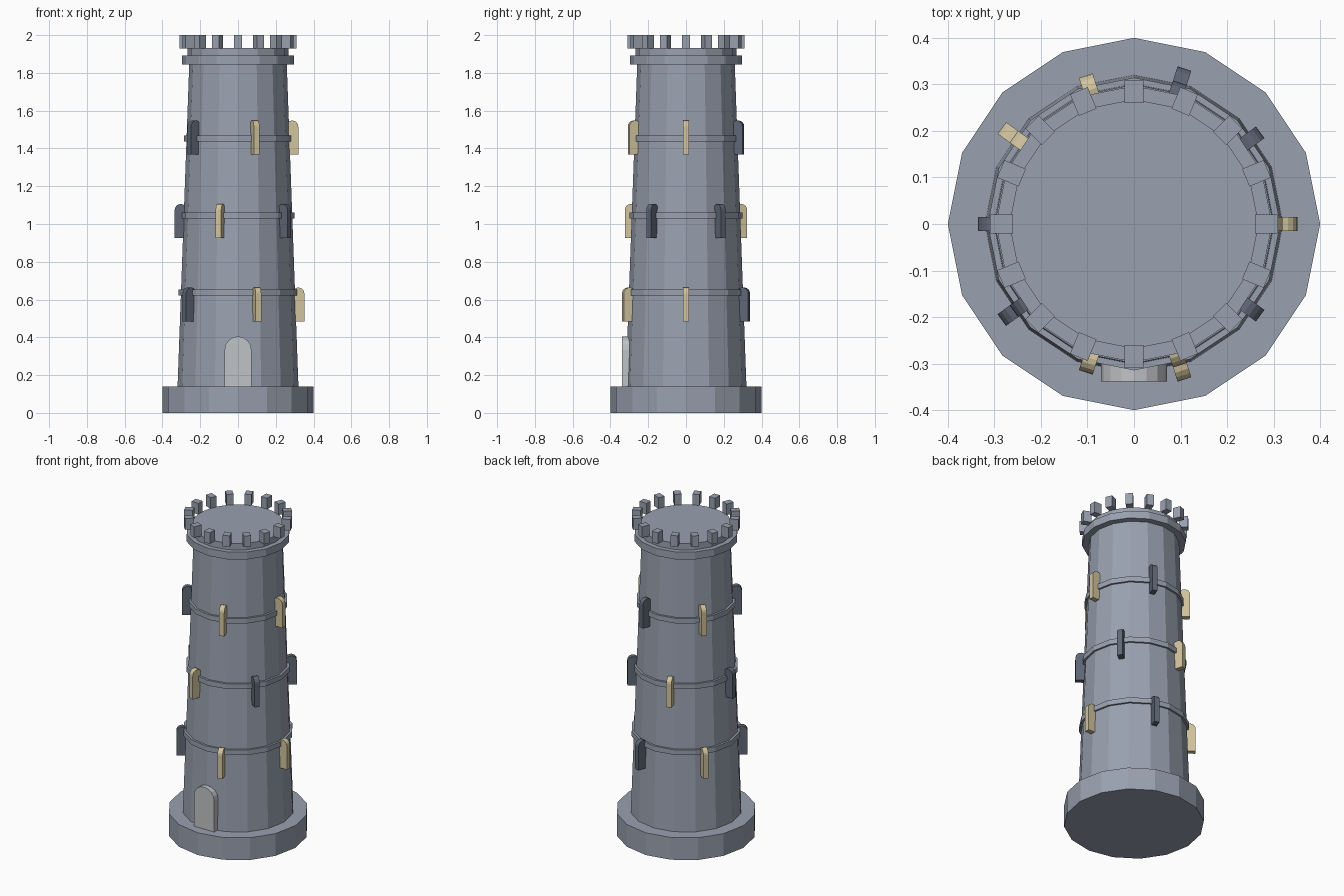
import bpy, bmesh, math
from mathutils import Matrix

if "Cube" in bpy.data.objects:
    bpy.data.objects.remove(bpy.data.objects["Cube"])

SIDES = 16


def material(name, color):
    m = bpy.data.materials.new(name)
    m.diffuse_color = (*color, 1)
    m.use_nodes = True
    m.node_tree.nodes["Principled BSDF"].inputs["Base Color"].default_value = m.diffuse_color
    return m


stone = material("grey_stone", (0.32, 0.355, 0.43))
lit = material("warm_window", (0.64, 0.55, 0.34))
dark = material("dark_window", (0.115, 0.135, 0.18))
door_grey = material("pale_door", (0.53, 0.55, 0.57))


def finish(bm, name, mat):
    bmesh.ops.recalc_face_normals(bm, faces=bm.faces)
    mesh = bpy.data.meshes.new(name)
    bm.to_mesh(mesh)
    bm.free()
    mesh.materials.append(mat)
    obj = bpy.data.objects.new(name, mesh)
    bpy.context.collection.objects.link(obj)
    return obj


def drum(name, r0, r1, z0, z1):
    """Sixteen-sided closed drum with a corner on the x axis."""
    bm = bmesh.new()
    rings = []
    for r, z in ((r0, z0), (r1, z1)):
        rings.append([bm.verts.new((r * math.cos(math.tau * i / SIDES),
                                    r * math.sin(math.tau * i / SIDES), z))
                      for i in range(SIDES)])
    for ring in rings:
        bm.faces.new(ring)
    for i in range(SIDES):
        j = (i + 1) % SIDES
        bm.faces.new((rings[0][i], rings[0][j], rings[1][j], rings[1][i]))
    return finish(bm, name, stone)


def arch(name, width, height, depth, mat, matrix, segments=8):
    """Round-topped slab in the local xz plane, standing on its origin."""
    bm = bmesh.new()
    r = width / 2
    outline = [(-r, 0), (r, 0)]
    for i in range(segments + 1):
        a = math.pi * i / segments
        outline.append((r * math.cos(a), height - r + r * math.sin(a)))
    face = bm.faces.new([bm.verts.new((x, -depth / 2, z)) for x, z in outline])
    ext = bmesh.ops.extrude_face_region(bm, geom=[face])
    moved = [g for g in ext["geom"] if isinstance(g, bmesh.types.BMVert)]
    bmesh.ops.translate(bm, verts=moved, vec=(0, depth, 0))
    bm.transform(matrix)
    return finish(bm, name, mat)


def shaft_radius(z):
    return 0.32 - 0.062 * (z - 0.14) / 1.71


# Plinth, tapered shaft, cornice and roof platform
drum("plinth", 0.4, 0.4, 0, 0.14)
drum("shaft", shaft_radius(0.14), shaft_radius(1.86), 0.14, 1.86)
drum("cornice", 0.297, 0.297, 1.845, 1.892)
drum("roof_platform", 0.268, 0.268, 1.89, 1.932)

# String courses around the shaft
for i, z in enumerate((0.637, 1.045, 1.452)):
    r = shaft_radius(z) + 0.0125
    drum(f"band_{i + 1}", r, r, z - 0.016, z + 0.016)

# Battlements
bm = bmesh.new()
for i in range(SIDES):
    place = (Matrix.Rotation(math.tau * i / SIDES, 4, 'Z')
             @ Matrix.Translation((0.285, 0, 1.965))
             @ Matrix.Diagonal((0.05, 0.041, 0.07, 1)))
    bmesh.ops.create_cube(bm, size=1, matrix=place)
finish(bm, "battlements", stone)

# Three staggered rows of fin-like windows, alternately lit and dark
for row, z in enumerate((0.484, 0.926, 1.368)):
    r = shaft_radius(z + 0.09) + 0.015
    for i in range(5):
        angle = math.radians(72 * i + 36 * (row % 2))
        place = Matrix.Rotation(angle, 4, 'Z') @ Matrix.Translation((r, 0, z))
        arch(f"window_{row + 1}_{i + 1}", 0.064, 0.18, 0.031,
             lit if (row + i) % 2 == 0 else dark, place)

# Entrance door
arch("door", 0.142, 0.265, 0.04, door_grey, Matrix.Translation((0, -0.318, 0.14)))
